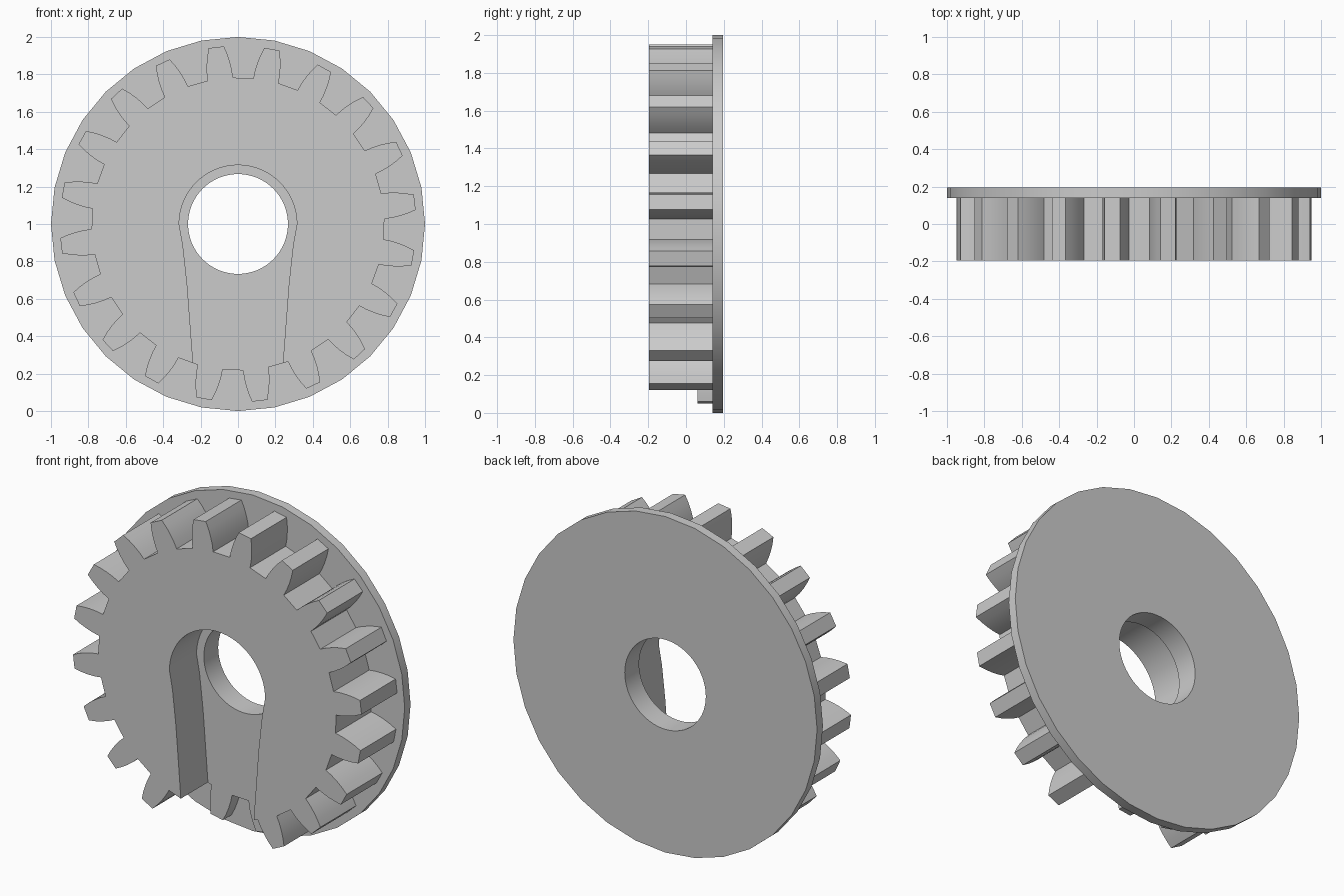
import bpy, bmesh
from math import sin, cos, pi, radians

CENTRE_Z = 1.0
FRONT, FLOOR, SEAT, BACK = -0.195, 0.06, 0.14, 0.195
TEETH = 20

if "Cube" in bpy.data.objects:
    bpy.data.objects.remove(bpy.data.objects["Cube"], do_unlink=True)

grey = bpy.data.materials.new("plain grey")
grey.use_nodes = True
grey.diffuse_color = (0.6, 0.6, 0.6, 1)
grey.node_tree.nodes["Principled BSDF"].inputs["Base Color"].default_value = (0.6, 0.6, 0.6, 1)


def polar(radius, angle):
    return radius * cos(angle), radius * sin(angle)


def circle(radius, sides):
    return [polar(radius, 2 * pi * i / sides) for i in range(sides)]


def prism(name, outline, y0, y1):
    """Extrude an x-z outline, centred on the axle, from y0 to y1."""
    bm = bmesh.new()
    face = bm.faces.new([bm.verts.new((x, y0, z + CENTRE_Z)) for x, z in outline])
    extruded = bmesh.ops.extrude_face_region(bm, geom=[face])["geom"]
    for v in extruded:
        if isinstance(v, bmesh.types.BMVert):
            v.co.y = y1
    bmesh.ops.recalc_face_normals(bm, faces=bm.faces)
    mesh = bpy.data.meshes.new(name)
    bm.to_mesh(mesh)
    bm.free()
    mesh.materials.append(grey)
    obj = bpy.data.objects.new(name, mesh)
    bpy.context.collection.objects.link(obj)
    return obj


def cut(obj, cutter):
    """Subtract the cutter for good, then discard it."""
    mod = obj.modifiers.new("cut", 'BOOLEAN')
    mod.operation = 'DIFFERENCE'
    mod.solver = 'EXACT'
    mod.object = cutter
    bpy.context.view_layer.update()
    result = bpy.data.meshes.new_from_object(
        obj.evaluated_get(bpy.context.evaluated_depsgraph_get()))
    obj.modifiers.clear()
    obj.data = result
    bpy.data.objects.remove(cutter, do_unlink=True)


# Toothed wheel: one curved flank, mirrored and repeated around the rim
flank = [(0.783, 5.0), (0.825, 4.7), (0.87, 4.1), (0.91, 3.4), (0.953, 2.45)]
tooth = [(r, -a) for r, a in flank] + [(r, a) for r, a in reversed(flank)]
rim = [polar(r, radians(7 + a + i * 360 / TEETH)) for i in range(TEETH) for r, a in tooth]
gear = prism("toothed_wheel", rim, FRONT, SEAT)

# Keyhole recess: round top, sides narrowing down through the rim
side = [(0.295, -0.11), (0.272, -0.32), (0.241, -0.73), (0.226, -1.1)]
arch = [polar(0.315, pi * i / 32) for i in range(33)]
recess = arch + [(-x, z) for x, z in side] + side[::-1]
cut(gear, prism("recess_cutter", recess, FRONT - 0.1, FLOOR))

# Back flange
flange = prism("back_flange", circle(1.0, 32), SEAT, BACK)

# Axle hole through both parts
for part in (gear, flange):
    cut(part, prism("hole_cutter", circle(0.267, 64), FRONT - 0.2, BACK + 0.2))

# Soft curved walls with crisp corners
bpy.ops.object.select_all(action='DESELECT')
for part in (gear, flange):
    part.select_set(True)
bpy.context.view_layer.objects.active = gear
bpy.ops.object.shade_smooth_by_angle(angle=radians(25))
